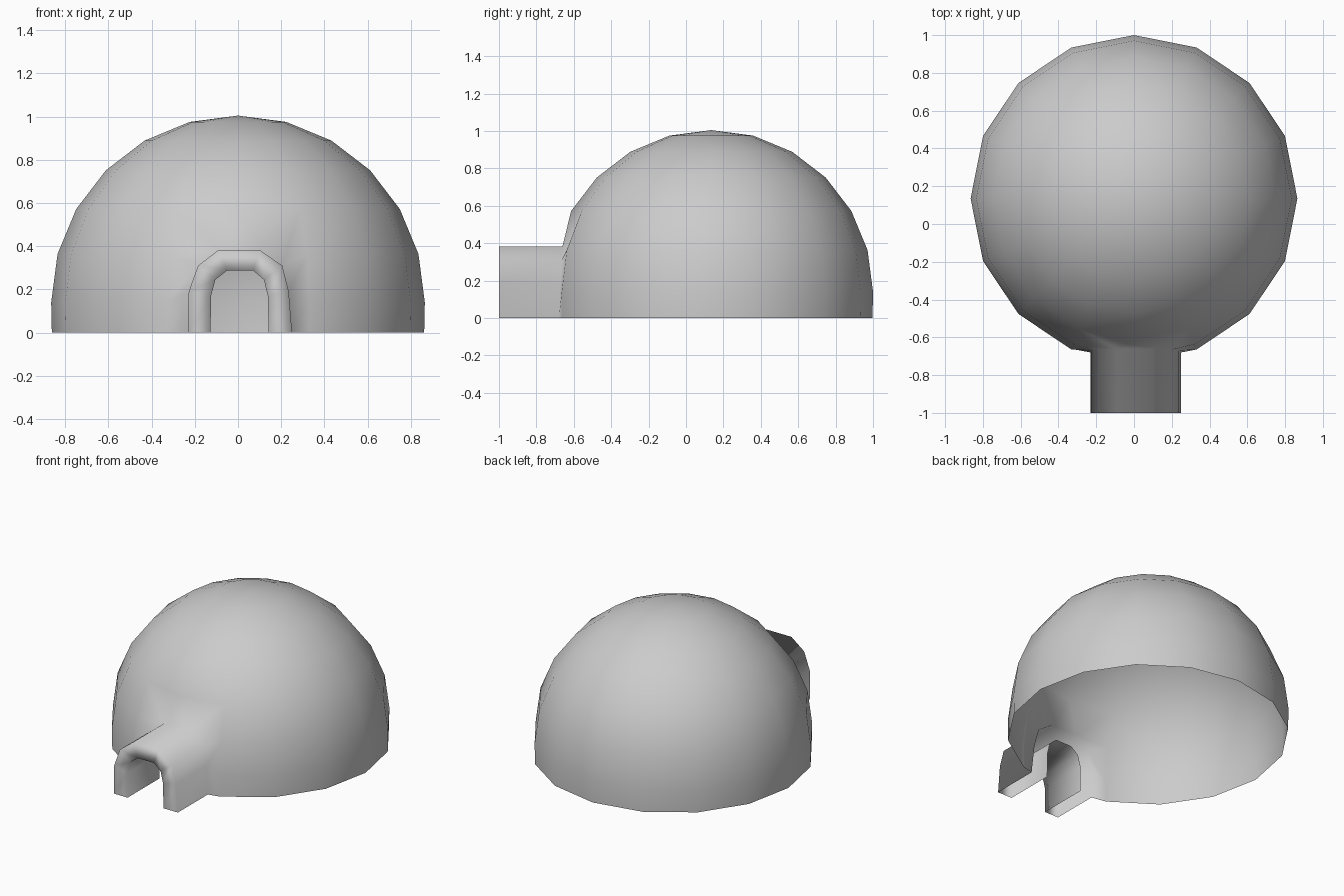
import bpy, bmesh, math

if "Cube" in bpy.data.objects:
    bpy.data.objects.remove(bpy.data.objects["Cube"])

SEG, R, CY, CZ = 16, 0.865, 0.135, 0.14
bm = bmesh.new()


def strip(a, b):
    """Quads between two equally long open rows of vertices."""
    for i in range(len(a) - 1):
        bm.faces.new((a[i], a[i + 1], b[i + 1], b[i]))


def row(points, y):
    return [bm.verts.new((x, y(z) if callable(y) else y, z)) for x, z in points]


# dome rings, vertex 0 of each ring faces the front
levels = [(0.862, 0.0)]
for i in range(6):
    a = math.radians(15 * i)
    levels.append((R * math.cos(a), CZ + R * math.sin(a)))
rings = []
for r, z in levels:
    ring = []
    for k in range(SEG):
        t = -math.pi / 2 + 2 * math.pi * k / SEG
        ring.append(bm.verts.new((r * math.cos(t), CY + r * math.sin(t), z)))
    rings.append(ring)

# dome faces, leaving the doorway gap in the two front columns
for j in range(len(rings) - 1):
    for k in range(SEG):
        if j < 3 and k in (0, SEG - 1):
            continue
        n = (k + 1) % SEG
        bm.faces.new((rings[j][k], rings[j][n], rings[j + 1][n], rings[j + 1][k]))
apex = bm.verts.new((0, CY, CZ + R))
for k in range(SEG):
    bm.faces.new((rings[-1][k], rings[-1][(k + 1) % SEG], apex))

# entrance tunnel: outer arch, front rim and inner arch
outer = [(-0.23, 0), (-0.228, 0.19), (-0.185, 0.31), (-0.09, 0.383),
         (0.10, 0.383), (0.205, 0.31), (0.235, 0.19), (0.25, 0)]
inner = [(-0.127, 0), (-0.125, 0.17), (-0.105, 0.245), (-0.05, 0.288),
         (0.07, 0.288), (0.12, 0.245), (0.138, 0.17), (0.142, 0)]
A = row(outer, lambda z: -0.68 + 0.05 * z)
outer_front = row(outer, -1.0)
inner_front = row(inner, -1.0)
inner_back = row(inner, -0.66)
strip(A, outer_front)
strip(outer_front, inner_front)
strip(inner_front, inner_back)

# blend between dome gap and tunnel
D = ([rings[j][SEG - 1] for j in range(4)] + [rings[3][0]]
     + [rings[j][1] for j in (3, 2, 1, 0)])
for i in range(3):
    bm.faces.new((D[i], D[i + 1], A[i + 1], A[i]))
    bm.faces.new((D[i + 5], D[i + 6], A[i + 5], A[i + 4]))
for f in ((D[3], D[4], A[3]), (D[4], A[4], A[3]), (D[4], D[5], A[4])):
    bm.faces.new(f)

bmesh.ops.delete(bm, geom=[v for v in bm.verts if not v.link_faces], context='VERTS')
bmesh.ops.recalc_face_normals(bm, faces=bm.faces[:])
# make the dome face outwards
bm.faces.ensure_lookup_table()
bm.normal_update()
if apex.link_faces[0].normal.z < 0:
    bmesh.ops.reverse_faces(bm, faces=bm.faces[:])
for f in bm.faces:
    f.smooth = True

mesh = bpy.data.meshes.new("igloo_shell")
bm.to_mesh(mesh)
bm.free()
bpy.context.collection.objects.link(bpy.data.objects.new("igloo_shell", mesh))
